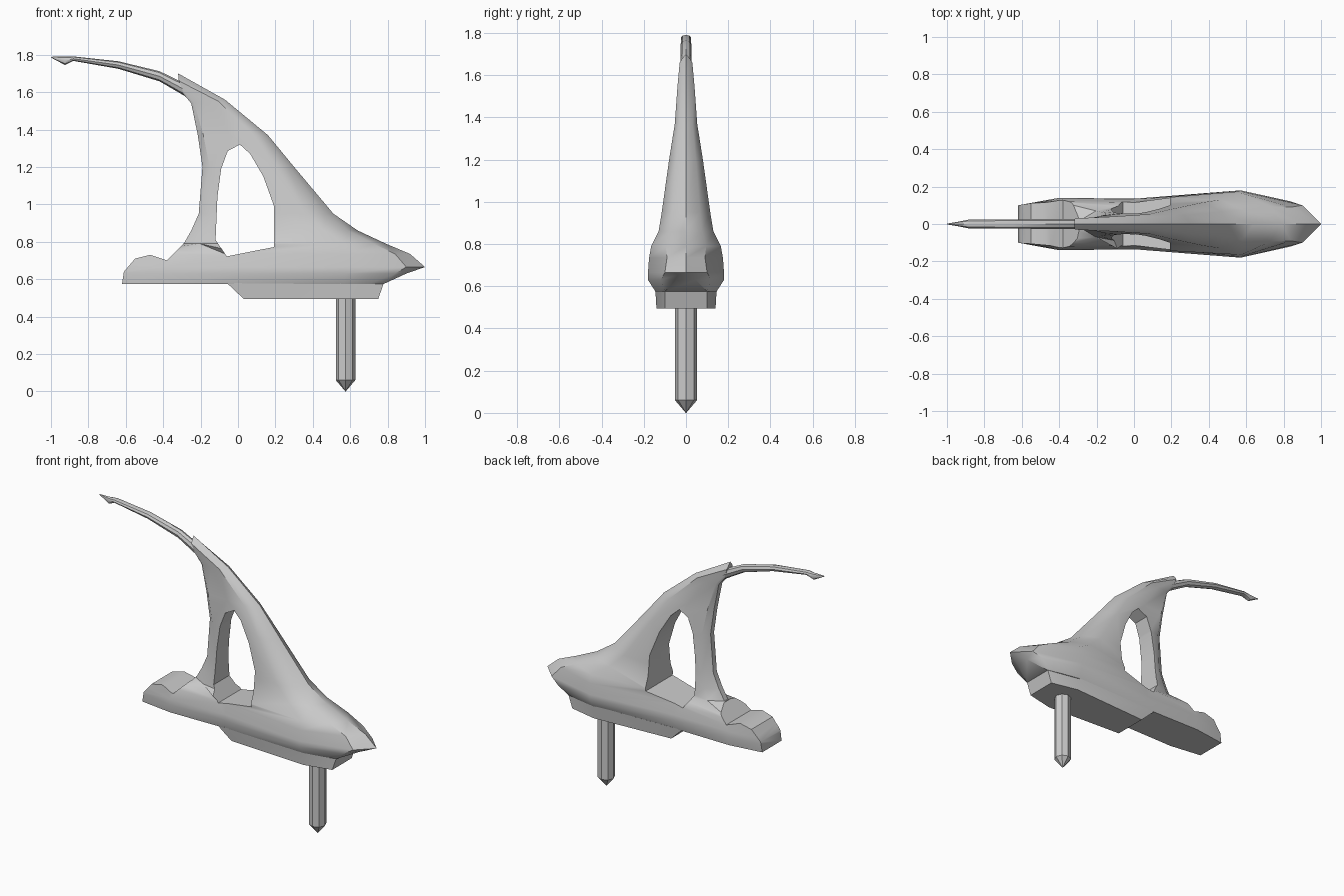
import bpy, bmesh, math

if "Cube" in bpy.data.objects:
    bpy.data.objects.remove(bpy.data.objects["Cube"])


def smooth(ob, angle):
    bpy.ops.object.select_all(action='DESELECT')
    ob.select_set(True)
    bpy.context.view_layer.objects.active = ob
    bpy.ops.object.shade_smooth_by_angle(angle=math.radians(angle))


def loft(name, rings, angle=None):
    # Skin a stack of equal rings and cap both ends
    bm = bmesh.new()
    vs = [[bm.verts.new(p) for p in r] for r in rings]
    n = len(vs[0])
    for a, b in zip(vs, vs[1:]):
        for i in range(n):
            j = (i + 1) % n
            bm.faces.new((a[i], a[j], b[j], b[i]))
    bm.faces.new(vs[0])
    bm.faces.new(vs[-1])
    bmesh.ops.remove_doubles(bm, verts=bm.verts, dist=0.0005)
    bmesh.ops.dissolve_degenerate(bm, edges=bm.edges, dist=0.0001)
    bmesh.ops.recalc_face_normals(bm, faces=bm.faces)
    me = bpy.data.meshes.new(name)
    bm.to_mesh(me)
    bm.free()
    ob = bpy.data.objects.new(name, me)
    bpy.context.collection.objects.link(ob)
    if angle:
        smooth(ob, angle)
    return ob


def slice_ring(z_right, z_left, half):
    # Horizontal slice: half outline (x, half width) mirrored in y
    n = len(half) - 1
    pts = [(x, w, z_right + (z_left - z_right) * i / n) for i, (x, w) in enumerate(half)]
    return pts + [(x, -y, z) for x, y, z in reversed(pts)]


def hull_slice(z, x_tip, w_tip, x_cheek, w_cheek, w_max, w_waist):
    return slice_ring(z, z, [(x_tip, w_tip), (x_cheek, w_cheek), (.57, w_max),
                             (0, w_waist), (-.4, w_waist + .005), (-.62, .10)])


def fin_slice(z, x_lead, x_trail, w, w_strut, z_left=None):
    # Rounded aerofoil from leading edge to trailing strut
    shape = [(0, 0), (.06, .58 * w), (.2, w), (.55, .87 * w), (.92, w_strut), (1, .018)]
    return slice_ring(z, z_left or z, [(x_lead + (x_trail - x_lead) * t, y) for t, y in shape])


def prism(name, profile, depth=0.5):
    return loft(name, [[(x, y, z) for x, z in profile] for y in (-depth, depth)])


def circle(sides=8):
    return [(math.cos(math.tau * i / sides), math.sin(math.tau * i / sides)) for i in range(sides)]


# Hull and fin: stacked slices from keel to fin top
hull = loft("hull_and_fin", [
    hull_slice(.575, .78, .10, .70, .12, .145, .125),
    hull_slice(.63, .90, .045, .84, .12, .18, .135),
    hull_slice(.665, 1, 0, .90, .10, .18, .13),
    hull_slice(.735, .92, 0, .84, .09, .175, .115),
    fin_slice(.79, .79, -.29, .165, .07),
    fin_slice(.86, .64, -.25, .13, .065),
    fin_slice(.95, .51, -.21, .115, .06),
    fin_slice(1.2, .30, -.19, .08, .05),
    fin_slice(1.37, .16, -.215, .053, .042),
    fin_slice(1.56, -.07, -.25, .04, .03, 1.54),
    fin_slice(1.70, -.32, -.30, .03, .025, 1.60)])

# Cutters: window opening and the stepped deck at the left end
window = prism("window_cutter", [
    (-.12, .81), (-.06, .722), (.193, .772), (.193, .99), (.135, 1.15), (.065, 1.27),
    (.01, 1.32), (-.055, 1.285), (-.09, 1.19), (-.11, 1.04)])
deck = prism("deck_cutter", [
    (-.75, .55), (-.624, .55), (-.61, .64), (-.55, .71), (-.47, .73), (-.38, .70),
    (-.295, .785), (-.295, 1), (-.75, 1)])
for cutter in (window, deck):
    mod = hull.modifiers.new(cutter.name, 'BOOLEAN')
    mod.operation = 'DIFFERENCE'
    mod.solver = 'EXACT'
    mod.object = cutter
    bpy.context.view_layer.objects.active = hull
    bpy.ops.object.modifier_apply(modifier=mod.name)
    bpy.data.objects.remove(cutter)
smooth(hull, 35)

# Keel plate under the hull
loft("keel_plate", [
    slice_ring(.495, .495, [(.75, .10), (.57, .14), (.03, .11)]),
    slice_ring(.58, .58, [(.78, .10), (.55, .145), (-.06, .125)])], 25)

# Curved spike at the top of the fin
spike = [(-.26, 1.60, .035, .027), (-.42, 1.685, .027, .026), (-.64, 1.745, .02, .025),
         (-.88, 1.779, .012, .024), (-.925, 1.768, .023, .015), (-1, 1.787, .002, .002)]
loft("top_spike", [[(x, ry * c, z + rz * s) for c, s in circle()]
                   for x, z, rz, ry in spike], 40)

# Mounting peg with a pointed end
loft("mounting_peg", [[(.575 + r * c, r * s, z) for c, s in circle()]
                      for z, r in ((0, .001), (.06, .052), (.51, .052))], 30)
